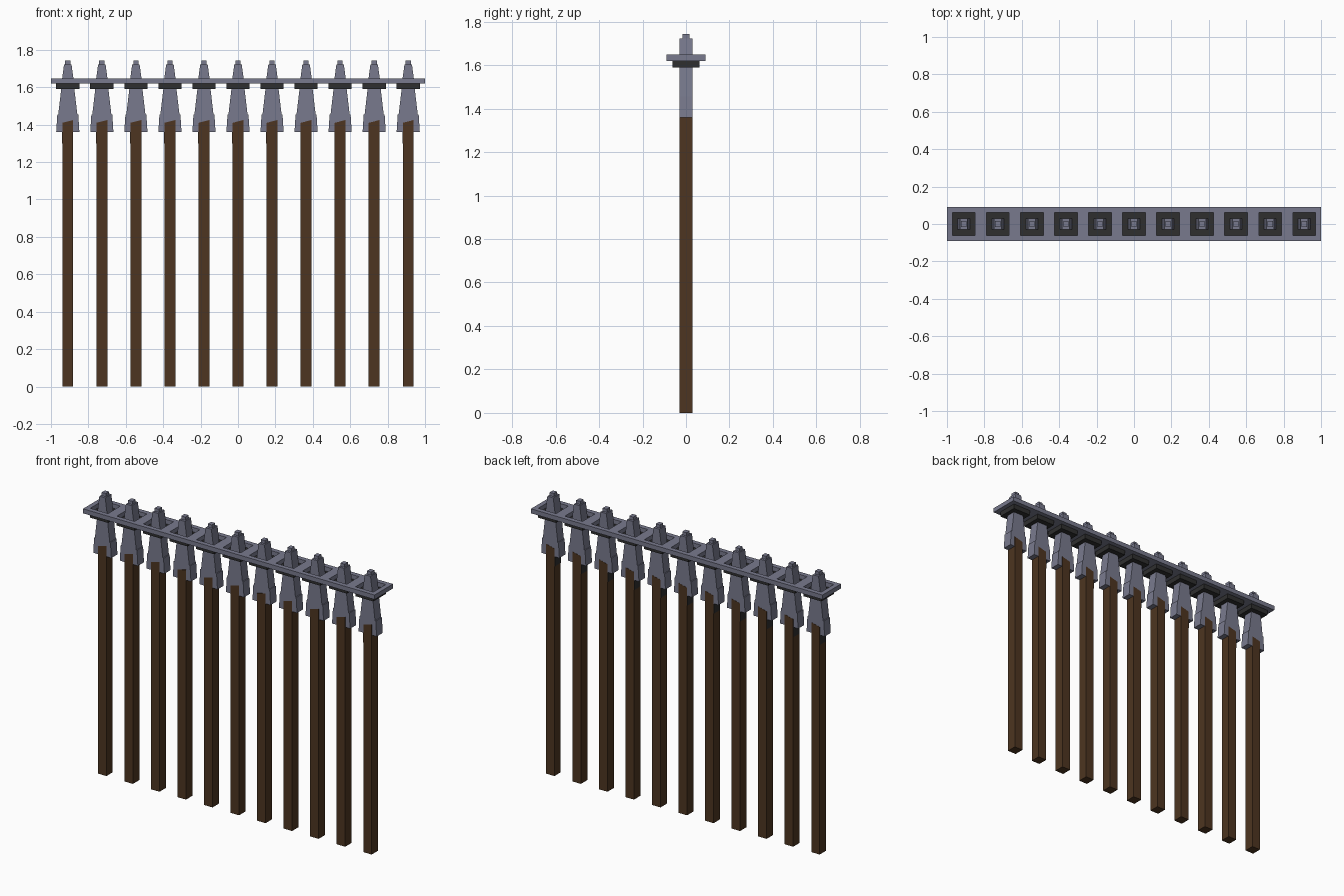
import bpy, bmesh

if "Cube" in bpy.data.objects:
    bpy.data.objects.remove(bpy.data.objects["Cube"])

def material(name, rgb):
    m = bpy.data.materials.new(name)
    m.diffuse_color = (*rgb, 1)
    m.use_nodes = True
    m.node_tree.nodes["Principled BSDF"].inputs["Base Color"].default_value = m.diffuse_color
    return m

steel = material("grey steel", (0.19, 0.195, 0.27))
dark = material("charcoal iron", (0.028, 0.028, 0.028))
wood = material("dark brown wood", (0.075, 0.036, 0.015))

def finish(bm, name, mat):
    bmesh.ops.recalc_face_normals(bm, faces=bm.faces)
    me = bpy.data.meshes.new(name)
    bm.to_mesh(me)
    bm.free()
    me.materials.append(mat)
    ob = bpy.data.objects.new(name, me)
    bpy.context.collection.objects.link(ob)
    return ob

def prism(name, outline, y, mat):
    """Extrude an (x, z) outline through the depth -y..y."""
    bm = bmesh.new()
    f = bm.faces.new([bm.verts.new((x, -y, z)) for x, z in outline])
    r = bmesh.ops.extrude_face_region(bm, geom=[f])
    vs = [v for v in r["geom"] if isinstance(v, bmesh.types.BMVert)]
    bmesh.ops.translate(bm, verts=vs, vec=(0, 2 * y, 0))
    return finish(bm, name, mat)

def block(name, cx, hx, hy, z0, z1, mat):
    return prism(name, [(cx - hx, z0), (cx + hx, z0), (cx + hx, z1), (cx - hx, z1)], hy, mat)

def pierced_slab(name, xs, ys, z0, z1, is_hole, mat):
    """Slab made from a grid of cells, leaving out the holes."""
    bm = bmesh.new()
    g = [[bm.verts.new((x, y, z0)) for y in ys] for x in xs]
    for i in range(len(xs) - 1):
        for j in range(len(ys) - 1):
            if not is_hole(i, j):
                bm.faces.new((g[i][j], g[i + 1][j], g[i + 1][j + 1], g[i][j + 1]))
    r = bmesh.ops.extrude_face_region(bm, geom=bm.faces[:])
    vs = [v for v in r["geom"] if isinstance(v, bmesh.types.BMVert)]
    bmesh.ops.translate(bm, verts=vs, vec=(0, 0, z1 - z0))
    return finish(bm, name, mat)

COUNT, STEP = 11, 0.182
centres = [(i - (COUNT - 1) / 2) * STEP for i in range(COUNT)]

# top rail with a square opening at each spike
HOLE = 0.061
xs = [-1.0] + [c + s * HOLE for c in centres for s in (-1, 1)] + [1.0]
pierced_slab("top_rail", xs, [-0.09, -HOLE, HOLE, 0.09], 1.62, 1.648,
             lambda i, j: i % 2 == 1 and j == 1, steel)

# right half of the spike, bottom to top: flared skirt, small step, taper, tip
half = [(0.062, 1.36), (0.056, 1.455), (0.051, 1.455), (0.034, 1.60),
        (0.031, 1.64), (0.020, 1.722)]

for i, c in enumerate(centres):
    n = f"{i + 1:02d}"
    prism("spike_" + n, [(c + x, z) for x, z in half] + [(c - x, z) for x, z in reversed(half)],
          0.03, steel)
    block("spike_tip_" + n, c, 0.014, 0.016, 1.72, 1.742, steel)
    block("collar_" + n, c, 0.062, 0.062, 1.59, 1.621, dark)
    # wooden post, its slanted top set just proud of the spike skirt
    prism("post_" + n, [(c - 0.029, 0), (c + 0.029, 0), (c + 0.029, 1.425), (c - 0.029, 1.41)],
          0.031, wood)
    # thin iron strap under the skirt on the left side
    block("strap_" + n, c - 0.0295, 0.0015, 0.03, 1.30, 1.36, dark)
